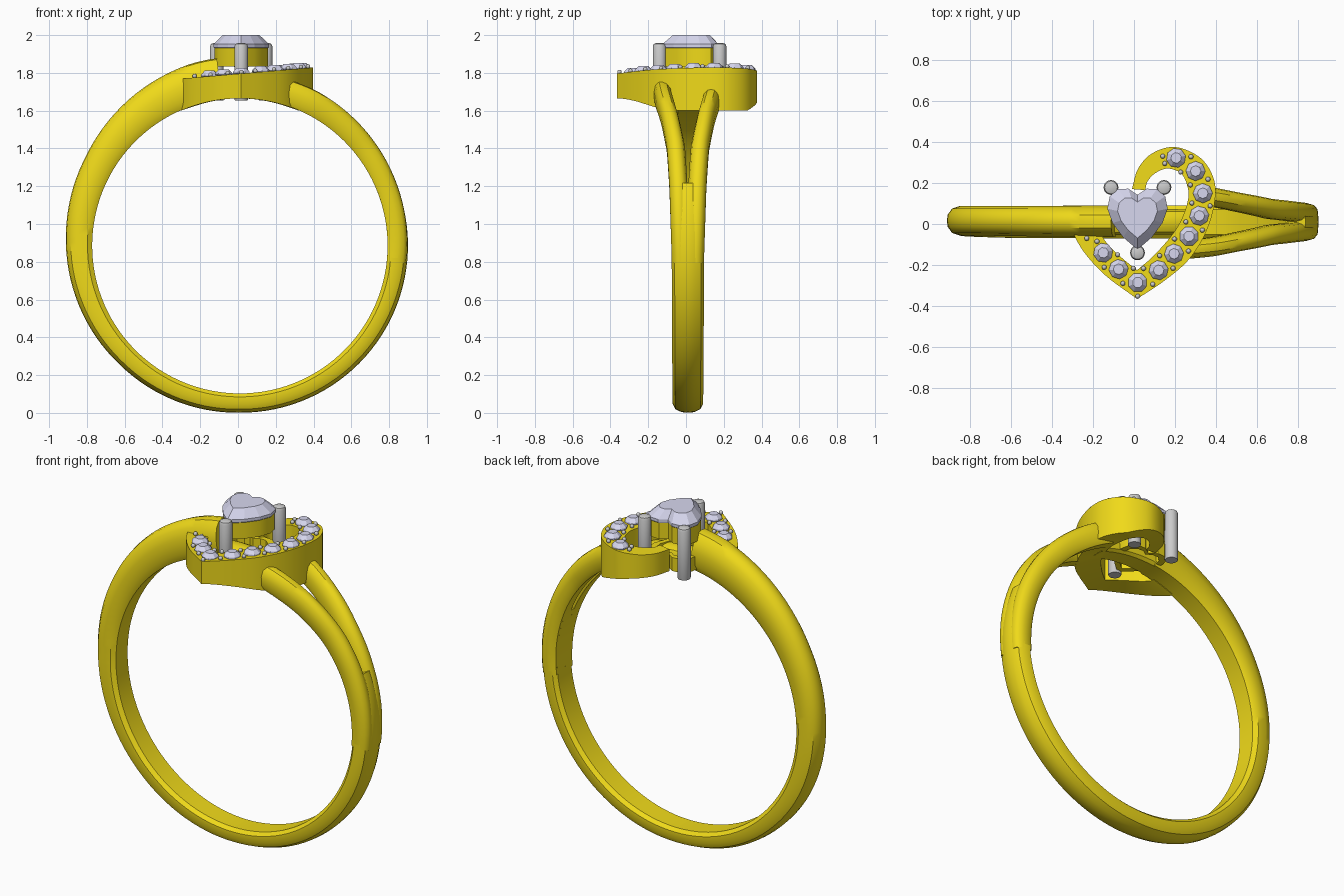
import bpy, bmesh, random
from math import sin, cos, radians, pi, sqrt
from mathutils import Vector

if "Cube" in bpy.data.objects:
    bpy.data.objects.remove(bpy.data.objects["Cube"])

random.seed(4)
CX, CZ, RIN = 0.01, 0.885, 0.782   # finger hole centre and radius


def material(name, col):
    m = bpy.data.materials.new(name)
    m.diffuse_color = (*col, 1)
    m.use_nodes = True
    m.node_tree.nodes["Principled BSDF"].inputs["Base Color"].default_value = m.diffuse_color
    return m


gold = material("gold", (0.87, 0.70, 0.01))
stone = material("stone", (0.68, 0.68, 0.86))


def finish(bm, name, mat=None, smooth=35):
    bmesh.ops.recalc_face_normals(bm, faces=bm.faces)
    me = bpy.data.meshes.new(name)
    bm.to_mesh(me)
    bm.free()
    ob = bpy.data.objects.new(name, me)
    bpy.context.collection.objects.link(ob)
    if mat:
        me.materials.append(mat)
    if smooth:
        bpy.ops.object.select_all(action='DESELECT')
        ob.select_set(True)
        bpy.context.view_layer.objects.active = ob
        bpy.ops.object.shade_smooth_by_angle(angle=radians(smooth))
    return ob


def loft(bm, rings, cyclic=False):
    """Skin closed rings; cap the ends unless cyclic."""
    vs = [[bm.verts.new(p) for p in r] for r in rings]
    n = len(vs[0])
    for i in range(len(vs) if cyclic else len(vs) - 1):
        a, b = vs[i], vs[(i + 1) % len(vs)]
        for j in range(n):
            k = (j + 1) % n
            bm.faces.new((a[j], a[k], b[k], b[j]))
    if not cyclic:
        bm.faces.new(vs[0])
        bm.faces.new(vs[-1])


def interp(keys, t):
    """Linear lookup of the values after the first in each key."""
    for a, b in zip(keys, keys[1:]):
        if t <= b[0]:
            f = max(0, (t - a[0]) / (b[0] - a[0]))
            return [p + (q - p) * f for p, q in zip(a[1:], b[1:])]
    return keys[-1][1:]


def catmull(pts, steps=5):
    pts = [Vector(p) for p in pts]
    ext = [2 * pts[0] - pts[1]] + pts + [2 * pts[-1] - pts[-2]]
    out = []
    for i in range(1, len(ext) - 2):
        a, b, c, d = ext[i - 1:i + 3]
        for s in range(steps):
            t = s / steps
            out.append(0.5 * (2 * b + (c - a) * t + (2 * a - 5 * b + 4 * c - d) * t * t
                              + (3 * b - 3 * c + d - a) * t ** 3))
    return out + [pts[-1]]


HALF = [(0.75, 0), (1, 0.18), (1, 0.55), (0.82, 0.82), (0.42, 0.97)]
PROFILE = HALF + [(0, 1)] + [(-u, v) for u, v in reversed(HALF)]


def shank(name, keys, side=1, flip=1):
    """Sweep the profile round the finger. Keys: degrees from bottom, outer radius, y, half width."""
    bm, rings = bmesh.new(), []
    a0, a1 = keys[0][0], keys[-1][0]
    n = max(4, int((a1 - a0) / 3))
    for i in range(n + 1):
        deg = a0 + (a1 - a0) * i / n
        ro, y, w = interp(keys, deg)
        a = radians(deg) * side
        rings.append([(CX + (RIN + (ro - RIN) * v) * sin(a), 0.01 + flip * y + u * w,
                       CZ - (RIN + (ro - RIN) * v) * cos(a)) for u, v in PROFILE])
    loft(bm, rings)
    return finish(bm, name, gold)


# band: swelling left arm, plain right arm, and its split shoulders
shank("left_arm", [(0, .884, 0, .08), (45, .895, 0, .078), (92, .922, .006, .072), (120, .943, .006, .072),
                   (145, .975, .004, .074), (165, .998, .003, .076), (173, 1.0, .003, .076)], side=-1)
shank("right_arm", [(0, .884, 0, .08), (90, .89, 0, .086), (112, .89, 0, .09)])
branch = [(84, .885, .041, .044), (112, .893, .050, .048), (128, .9, .063, .048),
          (143, .908, .095, .046), (154, .915, .122, .046)]
shank("front_shoulder", branch + [(165, .915, .138, .045)], flip=-1)
shank("back_shoulder", branch + [(159, .91, .132, .045)])
# low bridge carrying the arm under the centre stone to the halo
shank("bridge", [(172, .87, .003, .066), (200, .86, .0, .06)], side=-1)

# open heart halo: outer x, y and inner x, y
LEG = [(-.305, -.03, -.17, -.03), (-.245, -.135, -.135, -.09), (-.14, -.25, -.065, -.16), (.015, -.365, .015, -.225)]
LOBE = [(.015, -.365, .015, -.225), (.15, -.275, .09, -.16), (.27, -.17, .18, -.06), (.355, -.03, .235, .03),
        (.395, .12, .265, .13), (.385, .23, .255, .2), (.32, .325, .225, .25), (.2, .375, .16, .27),
        (.09, .345, .1, .245), (.02, .27, .065, .205), (-.01, .17, .055, .165)]


def top_z(x):
    return 1.795 + 0.085 * x


def low_z(x):
    return max(1.6, CZ + sqrt(0.78 ** 2 - (x - CX) ** 2))


def rails(pts):
    return list(zip(catmull([p[:2] for p in pts]), catmull([p[2:] for p in pts])))


bm = bmesh.new()
loft(bm, [[(o.x, o.y, top_z(o.x)), (i.x, i.y, top_z(i.x)), (i.x, i.y, low_z(i.x)), (o.x, o.y, low_z(o.x))]
          for o, i in rails(LEG)[:-1] + rails(LOBE)])
finish(bm, "heart_halo", gold)

# halo stones
SPOTS = [(-.15, -.14), (-.075, -.22), (.018, -.285), (.12, -.225), (.195, -.145), (.268, -.06),
         (.318, .04), (.335, .15), (.3, .258), (.205, .322)]
for n, (x, y) in enumerate(SPOTS):
    turn = random.random()
    bm = bmesh.new()
    loft(bm, [[(x + r * cos(turn + k * pi / 4), y + r * sin(turn + k * pi / 4), top_z(x) + h) for k in range(8)]
              for r, h in ((.004, -.05), (.048, .002), (.046, .010), (.026, .030))])
    finish(bm, f"halo_stone_{n + 1}", stone, 0)


def add_bead(bm, x, y):
    r = bmesh.ops.create_uvsphere(bm, u_segments=10, v_segments=6, radius=.012)
    bmesh.ops.translate(bm, verts=r["verts"], vec=(x, y, top_z(x) + .008))


# bead grips in pairs between neighbouring stones
bm = bmesh.new()
for p, q in zip(SPOTS, SPOTS[1:]):
    p, q = Vector(p), Vector(q)
    d = (q - p).normalized() * .045
    for s in (-1, 1):
        m = (p + q) / 2 + Vector((-d.y, d.x)) * s
        add_bead(bm, m.x, m.y)
for x, y in ((.14, .33), (.15, .295), (-.23, -.07), (-.18, -.085), (.018, -.352)):
    add_bead(bm, x, y)
finish(bm, "bead_grips")

# heart outline shared by centre stone and seat
HC = Vector((.017, .04))
right = [(0, .142), (.045, .172), (.095, .17), (.135, .135), (.147, .075), (.122, .005), (.07, -.065), (0, -.125)]
HEART = right + [(-x, y) for x, y in reversed(right[1:-1])]


def heart(scale, z):
    return [(HC.x + x * scale, HC.y + (y - .04) * scale, z) for x, y in HEART]


bm = bmesh.new()
loft(bm, [heart(.03, 1.80), heart(1, 1.935), heart(1, 1.952), heart(.66, 2.0)])
finish(bm, "heart_stone", stone, 0)

for name, z0, z1 in (("upper_seat", 1.835, 1.932), ("lower_seat", 1.67, 1.75)):
    bm = bmesh.new()
    loft(bm, [heart(.97, z1), heart(.97, z0), heart(.74, z0), heart(.74, z1)], cyclic=True)
    finish(bm, name, gold)

# three rounded claws
for name, x, y in (("back_left_claw", -.112, .178), ("back_right_claw", .146, .178), ("front_claw", .017, -.14)):
    bm = bmesh.new()
    loft(bm, [[(x + r * cos(k * pi / 10), y + r * sin(k * pi / 10), z) for k in range(20)]
              for r, z in ((.034, 1.655), (.036, 1.66), (.036, 1.94), (.031, 1.953), (.018, 1.958))])
    finish(bm, name)
